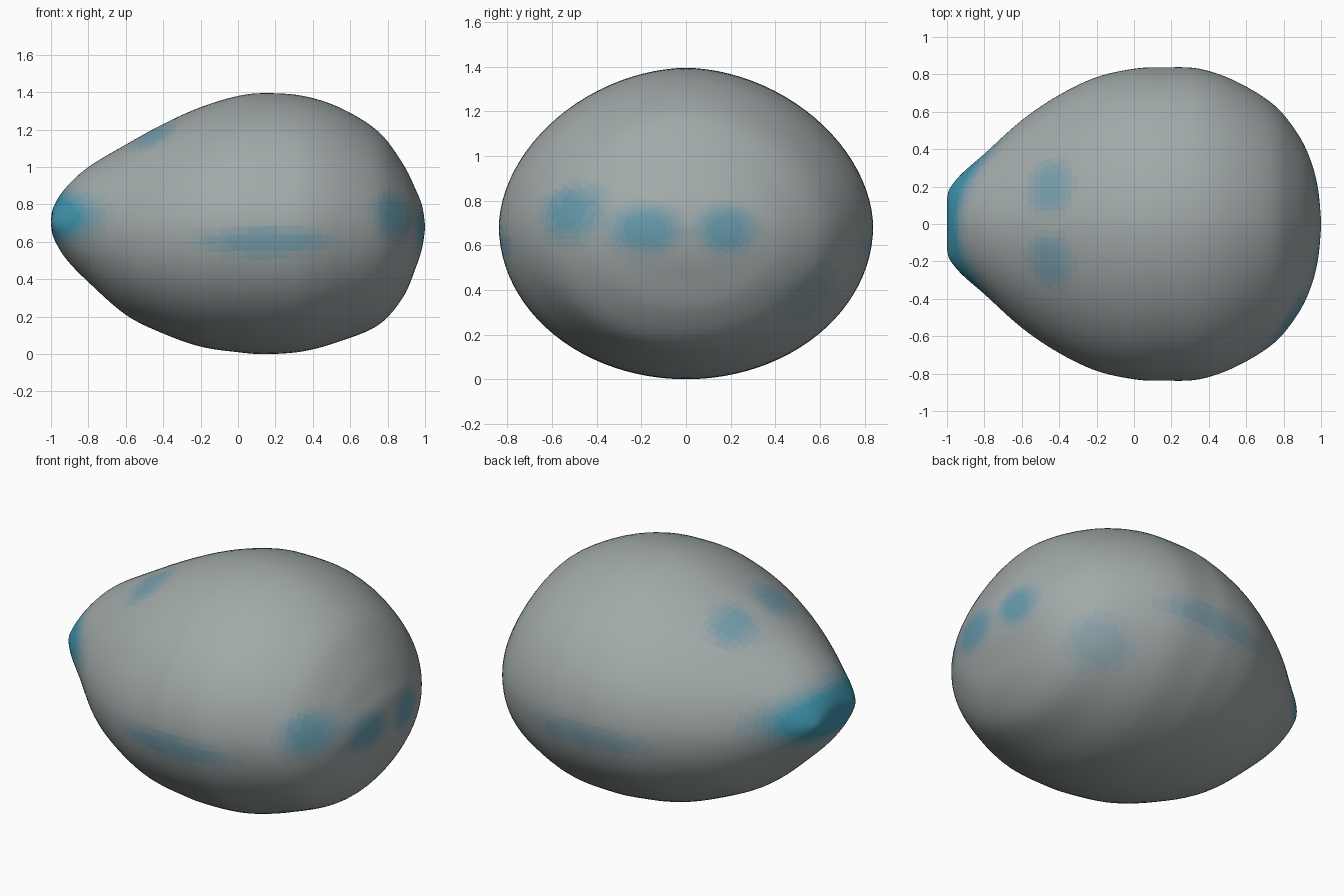
import bpy, bmesh, math
from mathutils import Vector

if "Cube" in bpy.data.objects:
    bpy.data.objects.remove(bpy.data.objects["Cube"])

# Stations along the length: x, top z, bottom z, half width
STATIONS = [
    (-1.00, 0.72, 0.69, 0.13), (-0.985, 0.79, 0.62, 0.19), (-0.92, 0.89, 0.51, 0.27),
    (-0.80, 1.00, 0.385, 0.375), (-0.60, 1.12, 0.21, 0.555), (-0.40, 1.23, 0.11, 0.69),
    (-0.20, 1.32, 0.04, 0.785), (0.00, 1.38, 0.01, 0.83), (0.15, 1.395, 0.00, 0.837),
    (0.35, 1.38, 0.015, 0.83), (0.55, 1.315, 0.07, 0.76), (0.75, 1.19, 0.155, 0.635),
    (0.88, 1.02, 0.30, 0.475), (0.95, 0.88, 0.46, 0.325), (0.985, 0.79, 0.57, 0.18),
    (1.00, 0.69, 0.67, 0.02)]
SEG, SUB, LEVELS = 96, 6, 8

# Colour patches: centre, radii, strength
PATCHES = [
    ((-1.0, 0, 0.73), (0.38, 0.50, 0.15), 1.3),
    ((-0.45, 0.2, 1.17), (0.13, 0.15, 0.14), 0.55),
    ((-0.45, -0.2, 1.17), (0.13, 0.15, 0.14), 0.55),
    ((0.15, -0.83, 0.60), (0.36, 0.3, 0.075), 0.6),
    ((0.10, 0.83, 0.60), (0.36, 0.3, 0.075), 0.5),
    ((0.82, -0.50, 0.74), (0.14, 0.2, 0.13), 0.7),
    ((0.97, -0.18, 0.67), (0.15, 0.16, 0.11), 0.75),
    ((0.97, 0.18, 0.67), (0.15, 0.13, 0.11), 0.75),
    ((0.75, 0.60, 0.35), (0.2, 0.2, 0.15), 0.35)]


def spline(a, b, c, d, t):
    a, b, c, d = (Vector(p) for p in (a, b, c, d))
    return 0.5 * (2 * b + (c - a) * t + (2 * a - 5 * b + 4 * c - d) * t * t
                  + (3 * b - a - 3 * c + d) * t ** 3)


def ring(x, top, bot, w):
    # seam height stays near the middle; upper half slightly peaked
    mid = bot + (top - bot) * 0.49
    pts = []
    for k in range(SEG):
        a = 2 * math.pi * k / SEG
        c, s = math.cos(a), math.sin(a)
        p = 2 / 1.85 if s > 0 else 1.0
        y = w * math.copysign(abs(c) ** p, c)
        z = mid + (top - mid) * s ** p if s > 0 else mid + (mid - bot) * s
        pts.append((x, y, z))
    return pts


def patch_amount(co):
    total = 0
    for centre, radii, strength in PATCHES:
        d = sum(((co[i] - centre[i]) / radii[i]) ** 2 for i in range(3))
        total += strength * math.exp(-d * d)
    return min(1, total)


# Sample the stations smoothly
samples = []
n = len(STATIONS)
for i in range(n - 1):
    quad = [STATIONS[min(max(i + j, 0), n - 1)] for j in (-1, 0, 1, 2)]
    samples += [spline(*quad, s / SUB) for s in range(SUB)]
samples.append(Vector(STATIONS[-1]))

# Rounded body skin
bm = bmesh.new()
rings = [[bm.verts.new(p) for p in ring(*s)] for s in samples]
for r0, r1 in zip(rings, rings[1:]):
    for k in range(SEG):
        j = (k + 1) % SEG
        bm.faces.new((r0[k], r0[j], r1[j], r1[k]))
for r in (rings[0], rings[-1]):
    bm.faces.new(r)
bmesh.ops.recalc_face_normals(bm, faces=bm.faces)
for f in bm.faces:
    f.smooth = True
    f.material_index = round(patch_amount(f.calc_center_median()) * (LEVELS - 1))

mesh = bpy.data.meshes.new("pebble_body")
bm.to_mesh(mesh)
bm.free()
body = bpy.data.objects.new("pebble_body", mesh)
bpy.context.collection.objects.link(body)

# Grey stone blending to teal
grey, teal = Vector((0.36, 0.40, 0.40)), Vector((0.05, 0.30, 0.42))
for i in range(LEVELS):
    m = bpy.data.materials.new(f"stone_tint_{i}")
    m.diffuse_color = (*grey.lerp(teal, i / (LEVELS - 1)), 1)
    m.use_nodes = True
    m.node_tree.nodes["Principled BSDF"].inputs["Base Color"].default_value = m.diffuse_color
    mesh.materials.append(m)
